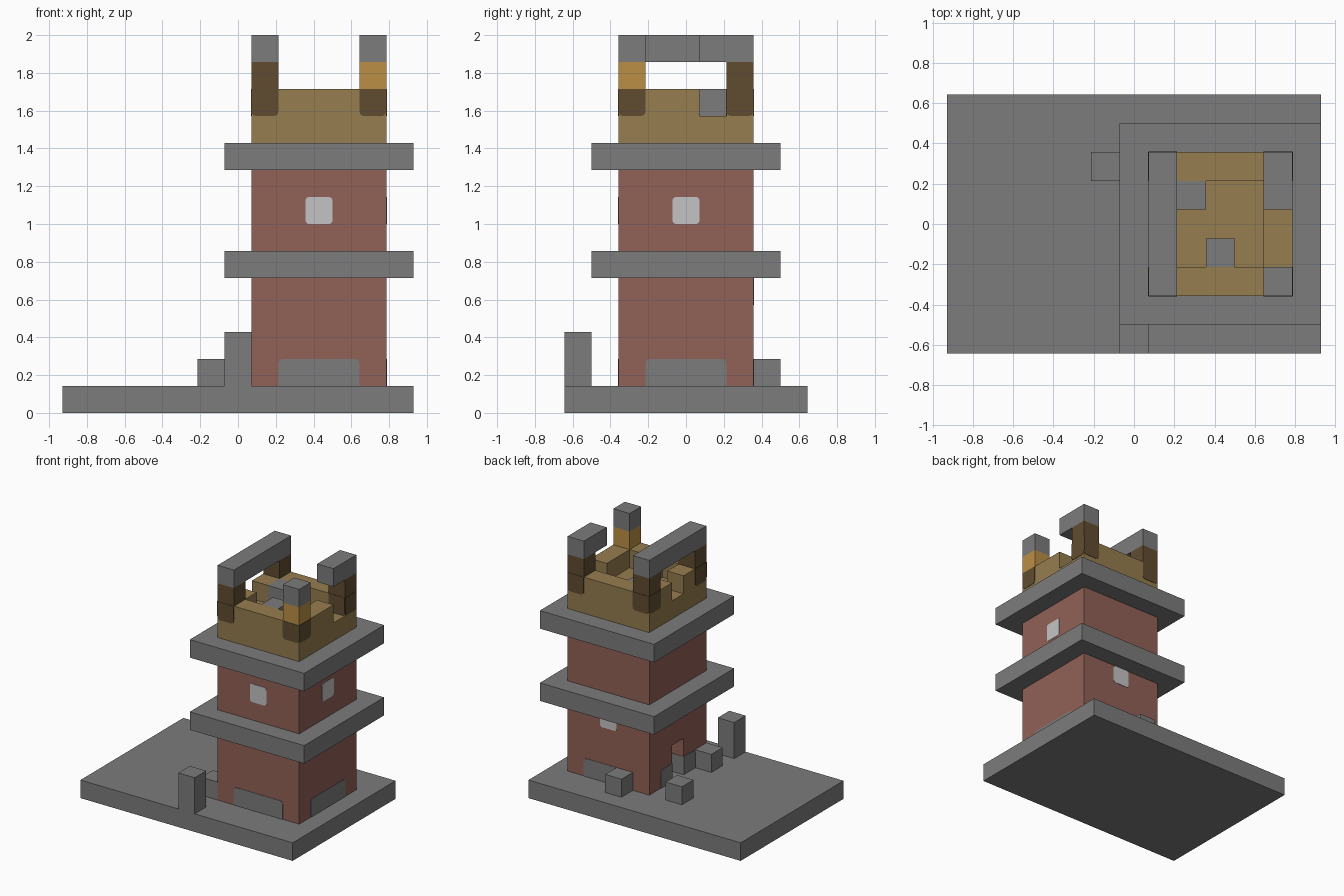
import bpy, bmesh, math
from mathutils import Vector

if "Cube" in bpy.data.objects:
    bpy.data.objects.remove(bpy.data.objects["Cube"], do_unlink=True)

U = 1 / 7                       # block size
OX, OY = -6.5 * U, -4.5 * U     # corner of the block grid


def linear(c):
    c /= 255
    return c / 12.92 if c < 0.04 else ((c + 0.055) / 1.055) ** 2.4


def material(name, *rgb):
    m = bpy.data.materials.new(name)
    m.use_nodes = True
    col = [linear(c) for c in rgb] + [1]
    m.diffuse_color = col
    m.node_tree.nodes["Principled BSDF"].inputs["Base Color"].default_value = col
    return m


STONE = material("stone_grey", 124, 124, 124)
BRICK = material("brick_red", 145, 97, 87)
PLANK = material("plank_tan", 150, 125, 78)
LOG = material("dark_brown", 97, 76, 48)
AMBER = material("amber_orange", 187, 143, 70)
GLASS = material("pale_glass", 196, 196, 196)


def finish(name, bm, mat):
    bmesh.ops.recalc_face_normals(bm, faces=bm.faces)
    me = bpy.data.meshes.new(name)
    bm.to_mesh(me)
    bm.free()
    ob = bpy.data.objects.new(name, me)
    bpy.context.collection.objects.link(ob)
    if mat:
        me.materials.append(mat)
    return ob


def box(name, mat, x, y, z, size=(1, 1, 1)):
    """Box starting at block (x, y, z), size counted in blocks."""
    bm = bmesh.new()
    bmesh.ops.create_cube(bm, size=1)
    for v in bm.verts:
        a, b, c = (v.co[k] + 0.5 for k in range(3))
        v.co = (OX + (x + a * size[0]) * U, OY + (y + b * size[1]) * U,
                (z + c * size[2]) * U)
    return finish(name, bm, mat)


def cut(ob, cutter):
    """Subtract a box from an object and drop the cutter."""
    cutter.hide_render = True
    mod = ob.modifiers.new("cut", 'BOOLEAN')
    mod.operation, mod.solver, mod.object = 'DIFFERENCE', 'EXACT', cutter
    bpy.context.view_layer.update()
    dg = bpy.context.evaluated_depsgraph_get()
    me = bpy.data.meshes.new_from_object(ob.evaluated_get(dg))
    ob.modifiers.clear()
    ob.data = me
    bpy.data.objects.remove(cutter, do_unlink=True)


def plate(name, mat, axis, sign, plane, s0, s1, z0, z1, rounded="", r=0.025):
    """Thin plate on a wall; rounded lists corners: a b (bottom), c d (top)."""
    s0, s1 = ((OX if axis == 'y' else OY) + s * U for s in (s0, s1))
    z0, z1 = z0 * U, z1 * U
    p = plane * U + (OX if axis == 'x' else OY)
    corners = [("a", s0, z0, 1, 1), ("b", s1, z0, -1, 1),
               ("c", s1, z1, -1, -1), ("d", s0, z1, 1, -1)]
    outline = []
    for k, (key, s, z, ds, dz) in enumerate(corners):
        if key not in rounded:
            outline.append((s, z))
            continue
        for step in range(4):
            t = math.pi + (k + step / 3) * math.pi / 2
            outline.append((s + ds * r + r * math.cos(t),
                            z + dz * r + r * math.sin(t)))
    bm = bmesh.new()
    verts = [bm.verts.new((s, p, z) if axis == 'y' else (p, s, z))
             for s, z in outline]
    face = bm.faces.new(verts)
    out = bmesh.ops.extrude_face_region(bm, geom=[face])["geom"]
    shift = Vector((sign, 0, 0) if axis == 'x' else (0, sign, 0)) * 0.003
    bmesh.ops.translate(bm, vec=shift,
                        verts=[g for g in out if isinstance(g, bmesh.types.BMVert)])
    return finish(name, bm, mat)


# Ground, tower storeys and ledges
box("ground_slab", STONE, 0, 0, 0, (13, 9, 1))
lower = box("lower_tower", BRICK, 7, 2, 1, (5, 5, 4))
cut(lower, box("room_cutter", None, 8, 3, 0.5, (3, 3, 4.4)))
cut(lower, box("door_cutter", None, 6.5, 4, 0.5, (2, 1, 2.5)))
box("lower_ledge", STONE, 6, 1, 5, (7, 7, 1))
box("upper_tower", BRICK, 7, 2, 6, (5, 5, 3))
box("upper_ledge", STONE, 6, 1, 9, (7, 7, 1))

# Loose stones around the tower
for name, x, y, h in (("gate_pillar", 6, 0, 2), ("side_stone", 6, 2, 1),
                      ("corner_stone", 5, 6, 1), ("back_stone", 8, 7, 1)):
    box(name, STONE, x, y, 1, (1, 1, h))

# Stone footings on the walls, split by the door on the right-hand side
plate("front_footing", STONE, 'y', -1, 2, 8, 11, 1, 2, "cd")
plate("back_footing", STONE, 'y', 1, 7, 8, 11, 1, 2, "cd")
plate("left_footing", STONE, 'x', 1, 12, 3, 6, 1, 2, "cd")
plate("door_footing_front", STONE, 'x', -1, 7, 3, 4, 1, 2, "d")
plate("door_footing_back", STONE, 'x', -1, 7, 5, 6, 1, 2, "c")
plate("door_jamb_front", STONE, 'y', 1, 4, 7, 8, 1, 2)
plate("door_jamb_back", STONE, 'y', -1, 5, 7, 8, 1, 2)

# Windows
plate("front_window", GLASS, 'y', -1, 2, 9, 10, 7, 8, "abcd", 0.018)
plate("left_window", GLASS, 'x', 1, 12, 4, 5, 7, 8, "abcd", 0.018)
plate("back_window", GLASS, 'y', 1, 7, 9, 10, 4, 5, "abcd", 0.018)

# Crown floor and parapet with gaps
box("crown_floor", PLANK, 7, 2, 10, (5, 5, 1))
box("front_parapet", PLANK, 7, 2, 11, (5, 1, 1))
box("back_parapet", PLANK, 7, 6, 11, (5, 1, 1))
box("left_parapet", PLANK, 11, 3, 11, (1, 2, 1))
for y in (3, 5):
    box("right_parapet", PLANK, 7, y, 11)
box("inner_stone_front", STONE, 9, 3, 11)
box("inner_stone_back", STONE, 8, 5, 11)

# Corner posts with rounded feet
for x in (7, 11):
    for y in (2, 6):
        amber = (x, y) == (11, 2)
        box("corner_post", AMBER if amber else LOG, x, y, 12)
        sx, sy = (1 if x > 7 else -1), (1 if y > 2 else -1)
        plate("post_foot_side", LOG, 'x', sx, x + (sx > 0), y, y + 1, 11, 12, "ab")
        plate("post_foot_face", LOG, 'y', sy, y + (sy > 0), x, x + 1, 11, 12, "ab")
plate("post_foot_inner", LOG, 'y', -1, 6, 11, 12, 11, 12, "ab")

# Stone caps and beams
box("right_beam", STONE, 7, 2, 13, (1, 5, 1))
box("left_front_cap", STONE, 11, 2, 13)
box("left_back_beam", STONE, 11, 5, 13, (1, 2, 1))
